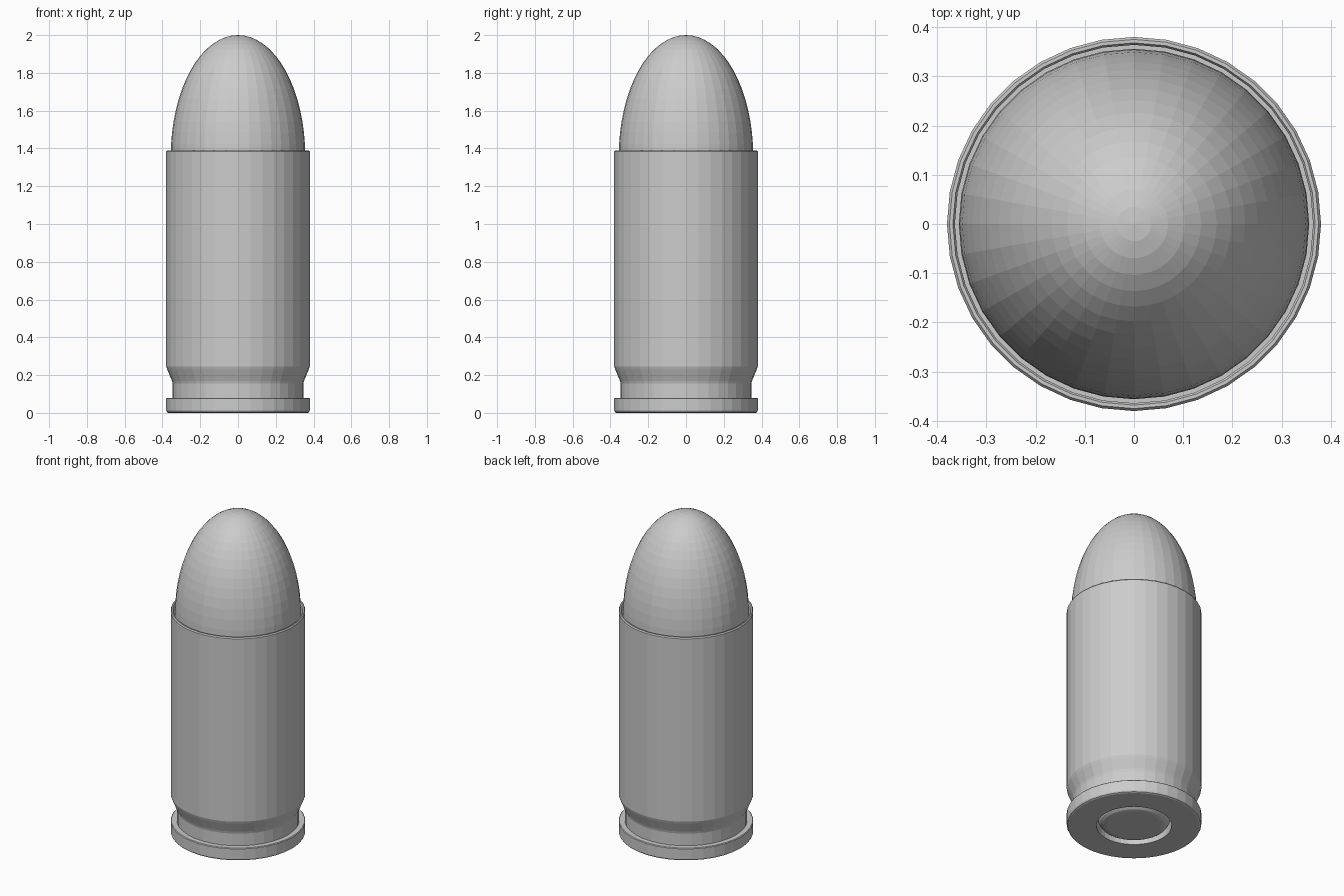
import bpy, bmesh
from math import sin, cos, pi

if "Cube" in bpy.data.objects:
    bpy.data.objects.remove(bpy.data.objects["Cube"])

SIDES = 36


def lathe(name, profile):
    """Revolve an (r, z) profile around z; r = 0 points become poles."""
    bm = bmesh.new()
    rings = []
    for r, z in profile:
        if r == 0:
            rings.append([bm.verts.new((0, 0, z))] * SIDES)
        else:
            rings.append([bm.verts.new((r * cos(2 * pi * i / SIDES),
                                        r * sin(2 * pi * i / SIDES), z))
                          for i in range(SIDES)])
    for a, b in zip(rings, rings[1:]):
        for i in range(SIDES):
            j = (i + 1) % SIDES
            corners = list(dict.fromkeys((a[i], a[j], b[j], b[i])))
            bm.faces.new(corners)
    bmesh.ops.recalc_face_normals(bm, faces=bm.faces)
    mesh = bpy.data.meshes.new(name)
    bm.to_mesh(mesh)
    bm.free()
    obj = bpy.data.objects.new(name, mesh)
    bpy.context.collection.objects.link(obj)
    return obj


# Hollow case: recess in the base, rim, groove, taper, wall, open mouth
lathe("case", [
    (0, 0.12), (0.213, 0.12), (0.213, 0.0), (0.368, 0.0), (0.376, 0.004),
    (0.38, 0.012), (0.38, 0.076), (0.376, 0.08), (0.346, 0.08),
    (0.346, 0.155), (0.35, 0.17), (0.375, 0.23), (0.38, 0.245),
    (0.38, 1.383), (0.375, 1.39), (0.368, 1.39), (0.364, 1.383),
    (0.364, 0.25), (0, 0.25)])

# Primer: round-edged cap set in the base recess
edge = [(0.155 + 0.05 * sin(t * pi / 8), 0.05 - 0.048 * cos(t * pi / 8))
        for t in range(5)]
lathe("primer", [(0, 0.002)] + edge + [(0.205, 0.11), (0, 0.11)])

# Rounded nose on a straight shank seated in the case
STEPS, BASE_Z = 16, 1.36
nose = [(0.356 * cos(pi / 2 * k / STEPS),
         BASE_Z + (2.0 - BASE_Z) * sin(pi / 2 * k / STEPS))
        for k in range(STEPS)]
lathe("nose", [(0, 1.0), (0.356, 1.0)] + nose + [(0, 2.0)])
